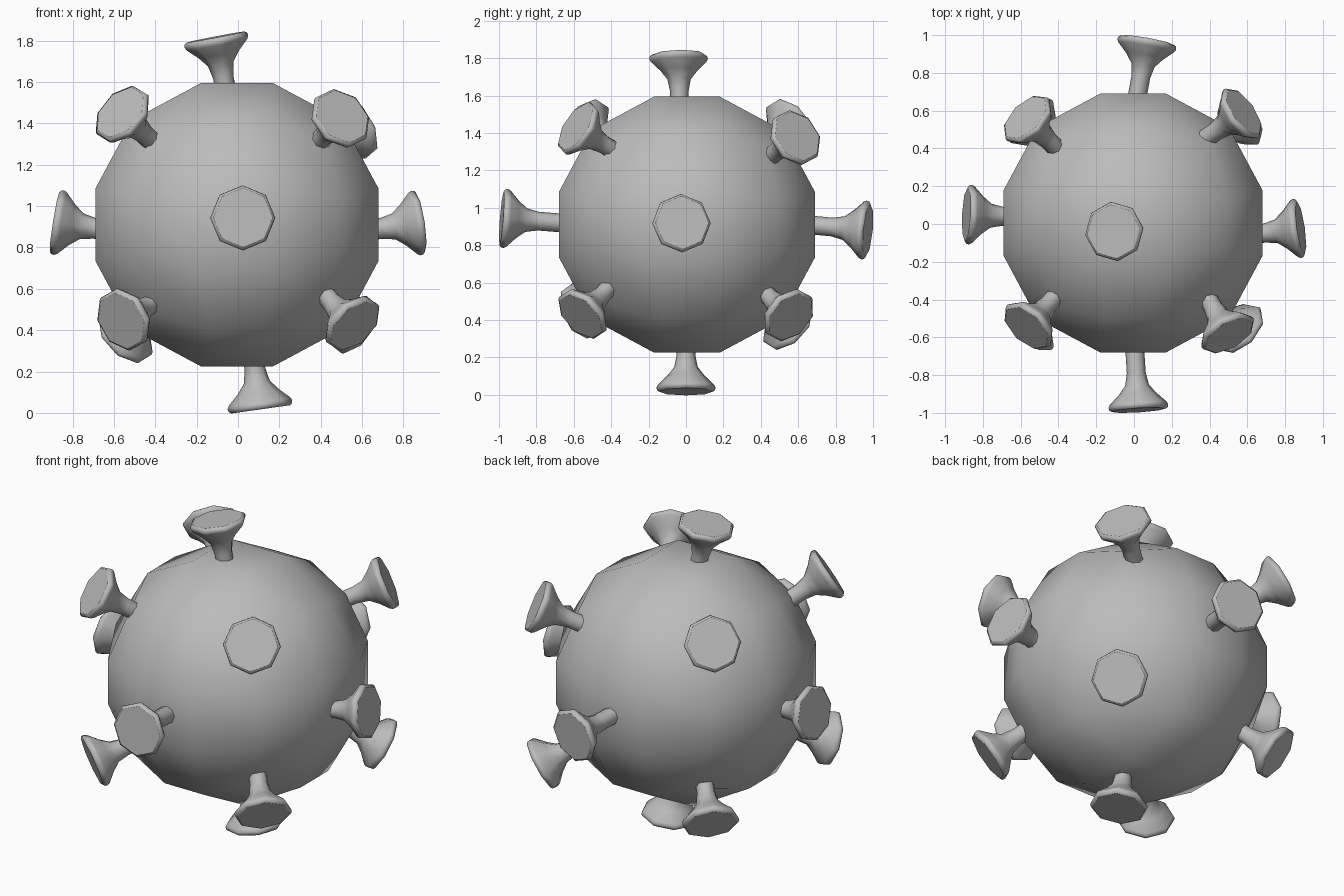
import bpy, bmesh, math
from mathutils import Vector, Matrix

cube = bpy.data.objects.get("Cube")
if cube:
    bpy.data.objects.remove(cube, do_unlink=True)

grey = bpy.data.materials.new("plain_grey")
grey.use_nodes = True
colour = (0.5, 0.5, 0.5, 1)
grey.diffuse_color = colour
grey.node_tree.nodes["Principled BSDF"].inputs["Base Color"].default_value = colour


def finish(bm, name):
    """Turn a bmesh into a smooth grey object."""
    bmesh.ops.recalc_face_normals(bm, faces=bm.faces[:])
    mesh = bpy.data.meshes.new(name)
    bm.to_mesh(mesh)
    bm.free()
    mesh.materials.append(grey)
    for poly in mesh.polygons:
        poly.use_smooth = len(poly.vertices) == 4
    obj = bpy.data.objects.new(name, mesh)
    bpy.context.collection.objects.link(obj)
    return obj


# Body: a cube cut three by three per side and pushed out to a ball
bm = bmesh.new()
bmesh.ops.create_cube(bm, size=2)
bmesh.ops.subdivide_edges(bm, edges=bm.edges[:], cuts=2, use_grid_fill=True)
for v in bm.verts:
    p = Vector([math.copysign(1 if abs(c) > 0.9 else 0.255, c) for c in v.co])
    v.co = p.normalized() * 0.728
body = finish(bm, "body")
body.location = (-0.005, 0.005, 0.91)

# Spike profile: (radius, distance along the stalk from the cap)
PROFILE = [(0.05, -0.4), (0.05, -0.19), (0.063, -0.125), (0.1, -0.078),
           (0.15, -0.03), (0.158, -0.015), (0.155, 0.0), (0.143, 0.008)]
SIDES = 8


def spike(name, base, cap):
    """Eight-sided flared stalk with a flat cap, pointing from base to cap."""
    base, cap = Vector(base), Vector(cap)
    turn = (cap - base).to_track_quat('Z', 'Y').to_matrix().to_4x4()
    place = Matrix.Translation(cap) @ turn
    bm = bmesh.new()
    rings = []
    for r, h in PROFILE:
        angles = [math.tau * i / SIDES for i in range(SIDES)]
        rings.append([bm.verts.new(place @ Vector((r * math.cos(a), r * math.sin(a), h)))
                      for a in angles])
    for low, high in zip(rings, rings[1:]):
        for i in range(SIDES):
            j = (i + 1) % SIDES
            bm.faces.new((low[i], low[j], high[j], high[i]))
    bm.faces.new(rings[0])
    bm.faces.new(rings[-1])
    finish(bm, name)


# Spikes on the six axes, then on the eight corners
SPIKES = {
    "top": ((-0.065, -0.035, 1.59), (-0.107, -0.04, 1.81)),
    "bottom": ((0.08, 0, 0.225), (0.108, 0, 0.025)),
    "left": ((0.68, -0.05, 0.89), (0.875, -0.022, 0.92)),
    "right": ((-0.68, 0.04, 0.89), (-0.88, 0.05, 0.922)),
    "front": ((0.005, -0.68, 0.92), (0.024, -0.978, 0.944)),
    "back": ((0.02, 0.69, 0.906), (0.07, 0.965, 0.88)),
    "upper_front_left": ((0.4, -0.41, 1.32), (0.5, -0.585, 1.43)),
    "upper_front_right": ((-0.43, -0.4, 1.325), (-0.565, -0.545, 1.45)),
    "upper_back_right": ((-0.42, 0.41, 1.32), (-0.57, 0.56, 1.45)),
    "upper_back_left": ((0.39, 0.46, 1.28), (0.575, 0.59, 1.38)),
    "lower_front_left": ((0.43, -0.425, 0.56), (0.56, -0.56, 0.425)),
    "lower_front_right": ((-0.43, -0.41, 0.52), (-0.56, -0.57, 0.448)),
    "lower_back_right": ((-0.42, 0.42, 0.5), (-0.55, 0.55, 0.365)),
    "lower_back_left": ((0.42, 0.44, 0.53), (0.57, 0.555, 0.42)),
}
for place_name, (base, cap) in SPIKES.items():
    spike(place_name + "_spike", base, cap)
